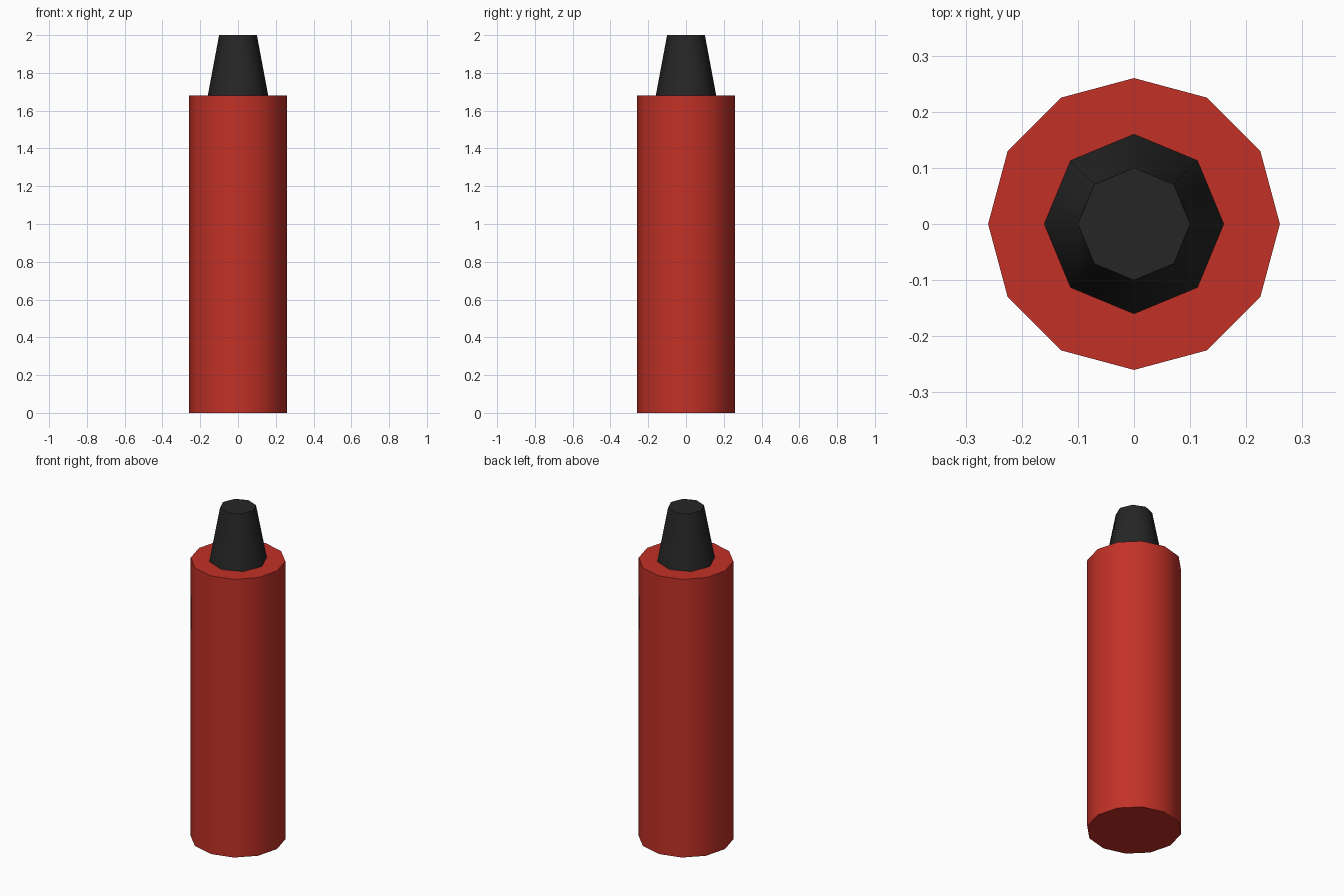
import bpy
import math

if "Cube" in bpy.data.objects:
    bpy.data.objects.remove(bpy.data.objects["Cube"])


def material(name, rgb):
    mat = bpy.data.materials.new(name)
    mat.diffuse_color = (*rgb, 1.0)
    mat.use_nodes = True
    mat.node_tree.nodes["Principled BSDF"].inputs["Base Color"].default_value = mat.diffuse_color
    return mat


def tapered_cylinder(name, sides, r_bottom, r_top, z0, z1, mat):
    """Upright capped cylinder or cone frustum between two heights."""
    bpy.ops.mesh.primitive_cone_add(
        vertices=sides, radius1=r_bottom, radius2=r_top,
        depth=z1 - z0, location=(0, 0, (z0 + z1) / 2))
    obj = bpy.context.object
    obj.name = name
    obj.data.materials.append(mat)
    # Smooth sides, sharp rims
    bpy.ops.object.shade_smooth_by_angle(angle=math.radians(50))
    return obj


red = material("red", (0.54, 0.031, 0.02))
black = material("black", (0.019, 0.019, 0.019))

# Twelve-sided body
tapered_cylinder("body", 12, 0.26, 0.26, 0.0, 1.68, red)
# Eight-sided tapered nozzle standing on the body
tapered_cylinder("nozzle", 8, 0.16, 0.10, 1.68, 2.0, black)
